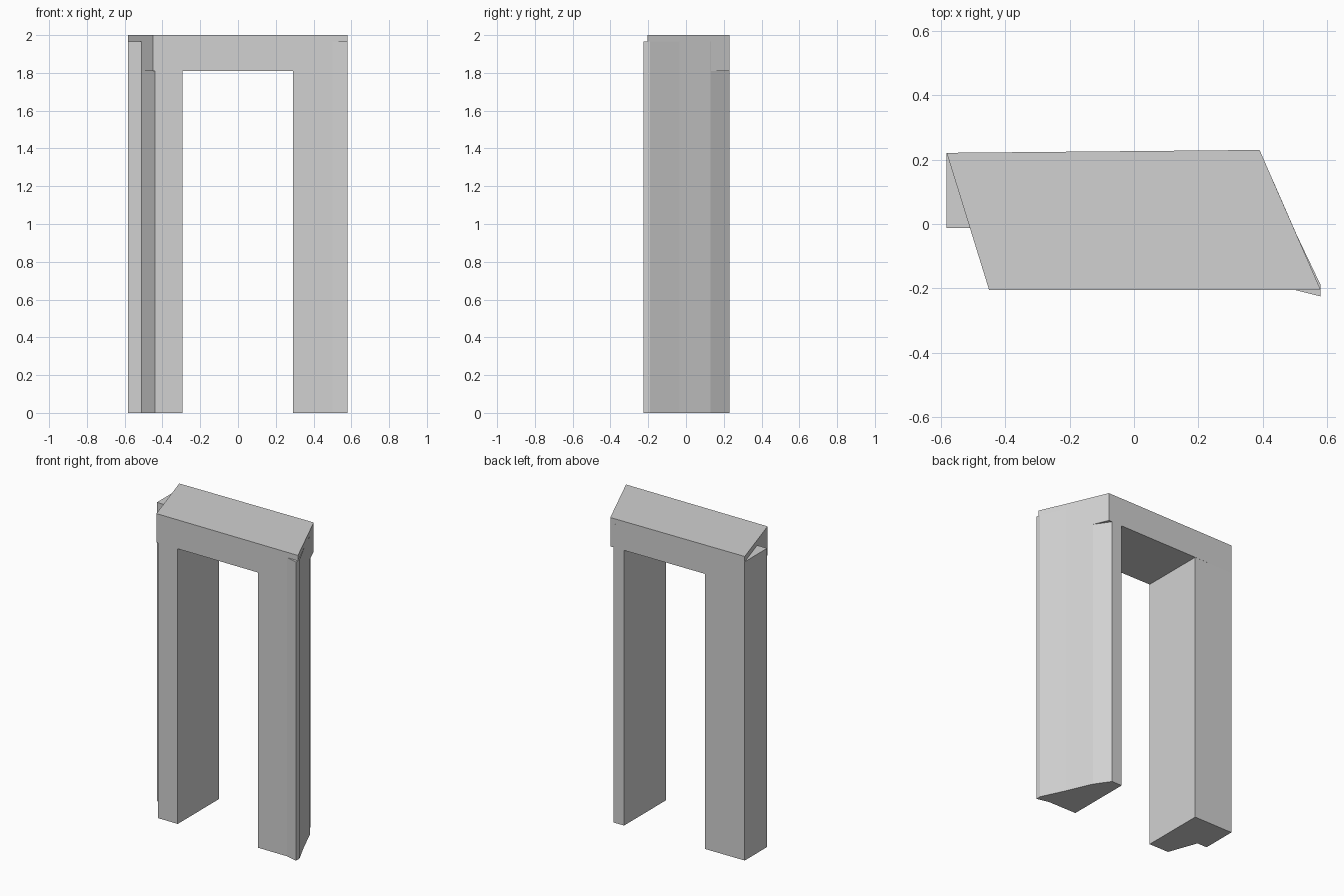
import bpy, bmesh

cube = bpy.data.objects.get("Cube")
if cube:
    bpy.data.objects.remove(cube, do_unlink=True)

# One plain stone colour
COLOUR = (0.64, 0.64, 0.64, 1)
stone = bpy.data.materials.new("light grey stone")
stone.use_nodes = True
stone.diffuse_color = COLOUR
stone.node_tree.nodes["Principled BSDF"].inputs["Base Color"].default_value = COLOUR


def block(name, outline, bottom, top):
    """Extrude a ground plan upwards into a solid block."""
    bm = bmesh.new()
    base = bm.faces.new([bm.verts.new((x, y, bottom)) for x, y in outline])
    raised = bmesh.ops.extrude_face_region(bm, geom=[base])["geom"]
    bmesh.ops.translate(bm, vec=(0, 0, top - bottom),
                        verts=[g for g in raised if isinstance(g, bmesh.types.BMVert)])
    bmesh.ops.recalc_face_normals(bm, faces=bm.faces)
    mesh = bpy.data.meshes.new(name)
    bm.to_mesh(mesh)
    bm.free()
    mesh.materials.append(stone)
    obj = bpy.data.objects.new(name, mesh)
    bpy.context.collection.objects.link(obj)
    return obj


LINTEL_BOTTOM, LEG_TOP, HEIGHT = 1.81, 1.965, 2.0
FRONT = -0.205

# Skewed lintel across the top
block("lintel", [(-0.582, 0.221), (-0.45, FRONT), (0.58, FRONT), (0.39, 0.23)],
      LINTEL_BOTTOM, HEIGHT)

# Legs reach up inside the lintel, with corners poking out of its ends
block("right_leg", [(-0.295, 0.223), (-0.582, 0.221), (-0.582, -0.012), (-0.51, -0.012),
                    (-0.44, FRONT), (-0.295, FRONT)], 0, LEG_TOP)
block("left_leg", [(0.29, 0.229), (0.29, FRONT), (0.50, FRONT), (0.58, -0.225),
                   (0.58, -0.19), (0.506, -0.035), (0.434, 0.13), (0.365, 0.23)],
      0, LEG_TOP)
